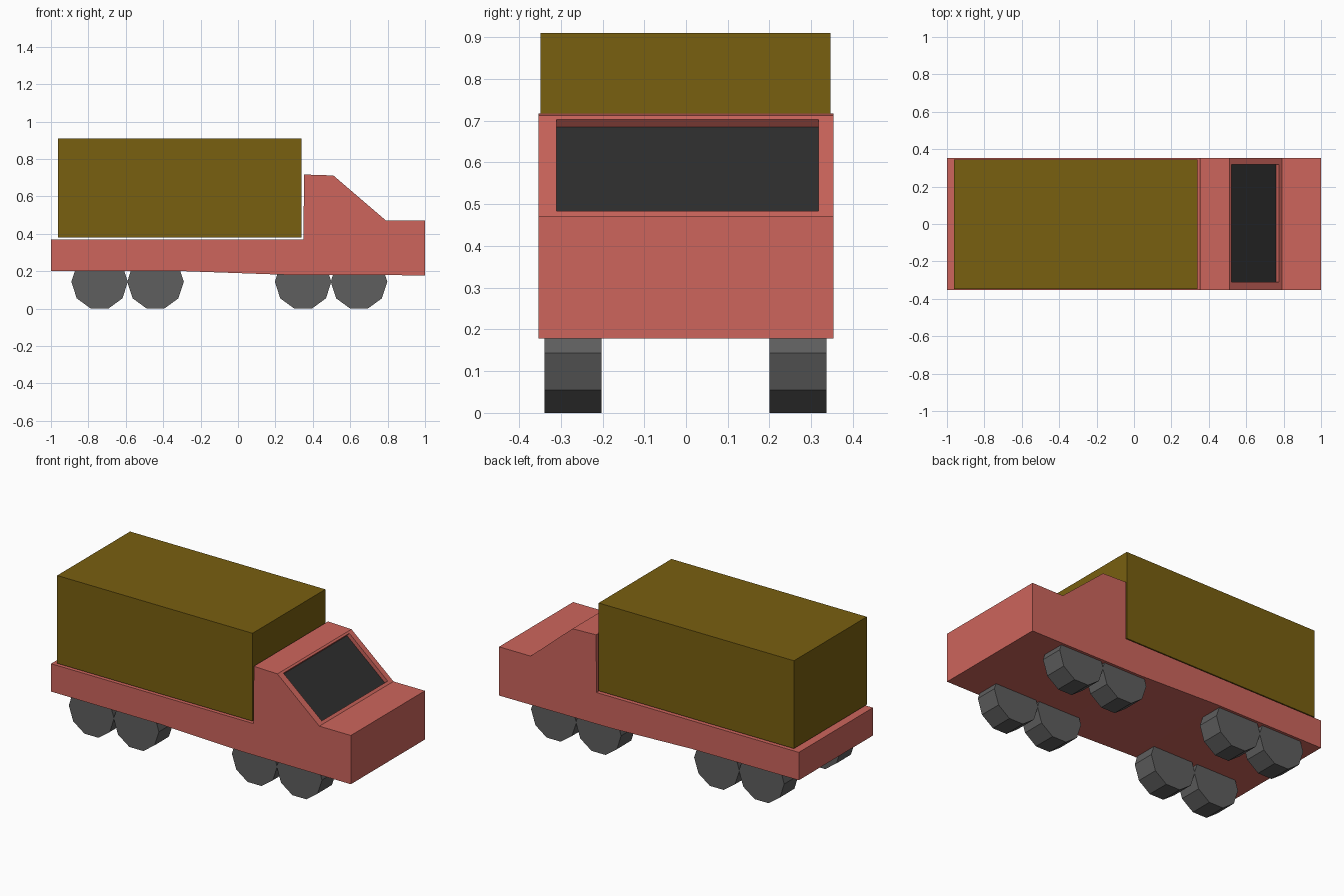
import bpy
import bmesh
import math
from mathutils import Matrix, Vector

cube = bpy.data.objects.get("Cube")
if cube:
    bpy.data.objects.remove(cube, do_unlink=True)


def make_material(name, rgb):
    mat = bpy.data.materials.new(name)
    mat.use_nodes = True
    mat.diffuse_color = (*rgb, 1)
    mat.node_tree.nodes["Principled BSDF"].inputs["Base Color"].default_value = (*rgb, 1)
    return mat


red = make_material("coral_red_paint", (0.61, 0.13, 0.107))
brown = make_material("olive_brown_cargo", (0.19, 0.115, 0.005))
grey = make_material("grey_rubber", (0.113, 0.113, 0.113))
dark = make_material("dark_glass", (0.028, 0.028, 0.028))


def finish(bm, name, *materials):
    mesh = bpy.data.meshes.new(name)
    bmesh.ops.recalc_face_normals(bm, faces=bm.faces)
    bm.to_mesh(mesh)
    bm.free()
    for mat in materials:
        mesh.materials.append(mat)
    obj = bpy.data.objects.new(name, mesh)
    bpy.context.collection.objects.link(obj)
    return obj


# Truck body: side profile (x, z) extruded across the width
HALF_WIDTH = 0.353
ROOF_FRONT, BONNET_BACK = (0.51, 0.712), (0.79, 0.472)
profile = [(-1, 0.202), (-0.28, 0.2), (0.25, 0.181), (1, 0.178), (1, 0.472),
           BONNET_BACK, ROOF_FRONT, (0.353, 0.717), (0.35, 0.37), (-1, 0.37)]
bm = bmesh.new()
side = bm.faces.new([bm.verts.new((x, -HALF_WIDTH, z)) for x, z in profile])
extruded = bmesh.ops.extrude_face_region(bm, geom=[side])["geom"]
bmesh.ops.translate(bm, vec=(0, 2 * HALF_WIDTH, 0),
                    verts=[v for v in extruded if isinstance(v, bmesh.types.BMVert)])
bmesh.ops.recalc_face_normals(bm, faces=bm.faces)

# Windscreen: inset the sloped face, then sink the glass along its normal
slope = next(f for f in bm.faces if f.normal.x > 0.4 and f.normal.z > 0.4)
normal = slope.normal.copy()
bmesh.ops.inset_individual(bm, faces=[slope], thickness=0.01)
top, bottom = Vector(ROOF_FRONT), Vector(BONNET_BACK)
middle_z = (top.y + bottom.y) / 2
for v in slope.verts:
    x, z = top.lerp(bottom, 0.036 if v.co.z > middle_z else 0.95)
    v.co = (x, 0.318 if v.co.y > 0 else -0.31, z)
glass = bmesh.ops.extrude_discrete_faces(bm, faces=[slope])["faces"][0]
bmesh.ops.translate(bm, vec=normal * -0.024, verts=glass.verts)
glass.material_index = 1
finish(bm, "truck_body", red, dark)

# Cargo box
bm = bmesh.new()
bmesh.ops.create_cube(bm, size=1)
bmesh.ops.scale(bm, vec=(1.303, 0.694, 0.53), verts=bm.verts)
cargo = finish(bm, "cargo_box", brown)
cargo.location = (-0.311, -0.001, 0.645)

# Ten-sided wheels, in touching pairs on both sides
for axle, x in enumerate((-0.74, -0.441, 0.348, 0.647), 1):
    for side_name, y in (("right", -0.271), ("left", 0.268)):
        bm = bmesh.new()
        bmesh.ops.create_cone(bm, cap_ends=True, segments=10, radius1=0.151,
                              radius2=0.151, depth=0.137)
        bmesh.ops.rotate(bm, matrix=Matrix.Rotation(math.pi / 2, 3, "X"), verts=bm.verts)
        # Set a flat side on the ground
        if min(v.co.z for v in bm.verts) < -0.15:
            bmesh.ops.rotate(bm, matrix=Matrix.Rotation(math.pi / 10, 3, "Y"), verts=bm.verts)
        wheel = finish(bm, f"{side_name}_wheel_{axle}", grey)
        wheel.location = (x, y, 0.1437)
